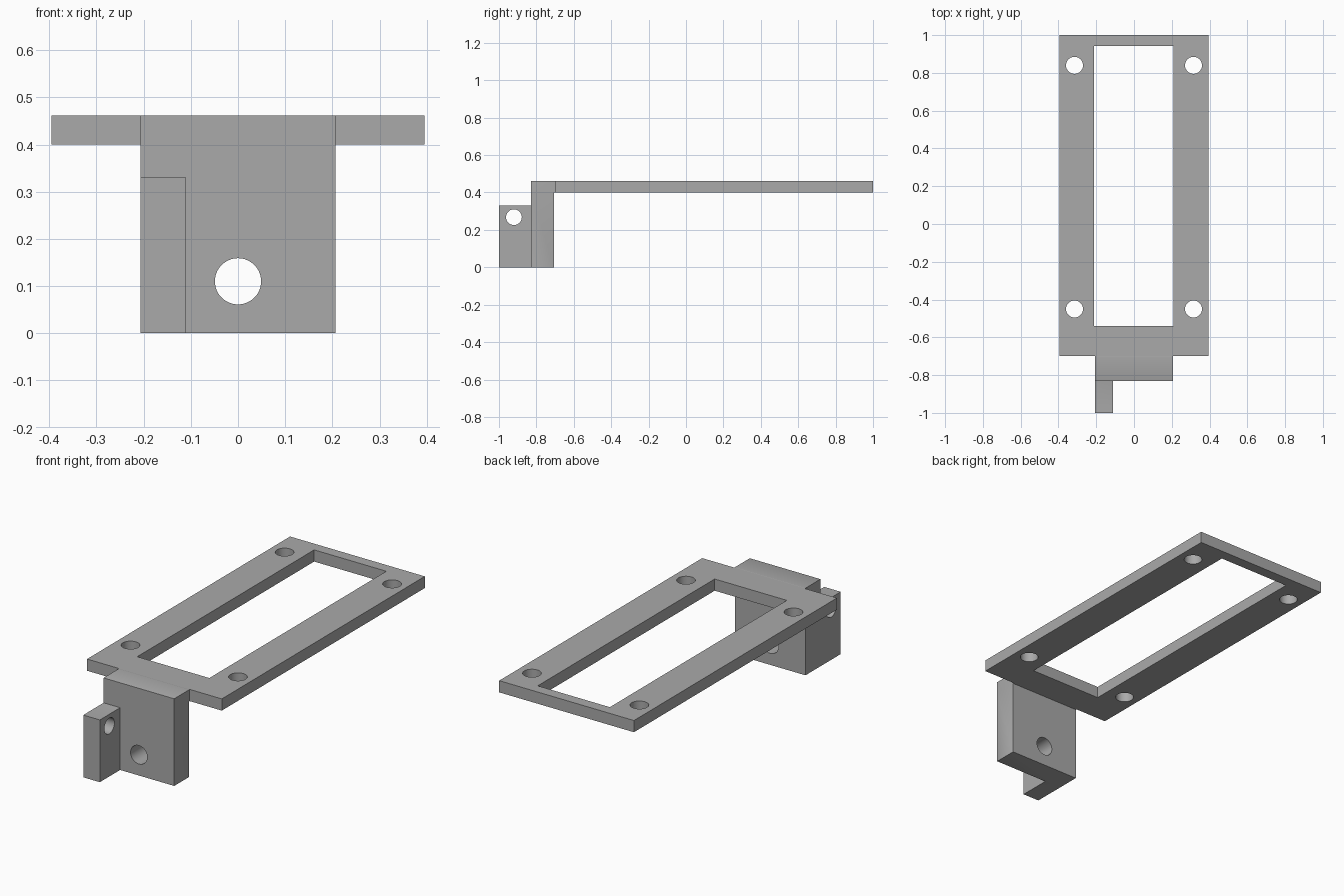
import bpy
import math

if "Cube" in bpy.data.objects:
    bpy.data.objects.remove(bpy.data.objects["Cube"], do_unlink=True)

grey = bpy.data.materials.new("plain grey")
grey.use_nodes = True
colour = (0.4, 0.4, 0.4, 1)
grey.diffuse_color = colour
grey.node_tree.nodes["Principled BSDF"].inputs["Base Color"].default_value = colour


def box(name, x, y, z):
    """Box from (min, max) ranges."""
    spans = (x, y, z)
    bpy.ops.mesh.primitive_cube_add(size=1, location=[(a + b) / 2 for a, b in spans])
    ob = bpy.context.object
    ob.name = name
    ob.scale = [b - a for a, b in spans]
    bpy.ops.object.transform_apply(location=True, rotation=True, scale=True)
    ob.data.materials.append(grey)
    return ob


def drill(centre, radius, depth, turn=(0, 0, 0)):
    """Round cutter for a through hole."""
    bpy.ops.mesh.primitive_cylinder_add(vertices=48, radius=radius, depth=depth,
                                        location=centre, rotation=turn)
    return bpy.context.object


def apply(target, mod):
    bpy.context.view_layer.objects.active = target
    bpy.ops.object.modifier_apply(modifier=mod.name)


def combine(target, other, operation):
    mod = target.modifiers.new("combine", "BOOLEAN")
    mod.operation = operation
    mod.solver = "EXACT"
    mod.object = other
    apply(target, mod)
    bpy.data.objects.remove(other, do_unlink=True)


# Frame plate with its long window
bracket = box("mounting_bracket", (-0.395, 0.395), (-0.70, 1), (0.40, 0.462))
combine(bracket, box("window", (-0.213, 0.21), (-0.54, 0.942), (0.3, 0.6)), "DIFFERENCE")

# Hanging block and the side tab in front of it
combine(bracket, box("block", (-0.207, 0.207), (-0.83, -0.705), (0, 0.462)), "UNION")
combine(bracket, box("tongue", (-0.207, 0.207), (-0.83, -0.65), (0.40, 0.462)), "UNION")
combine(bracket, box("tab", (-0.207, -0.11), (-1, -0.80), (0, 0.33)), "UNION")

# Small chamfer on every edge
bevel = bracket.modifiers.new("chamfer", "BEVEL")
bevel.width = 0.005
bevel.segments = 1
bevel.limit_method = "ANGLE"
bevel.angle_limit = math.radians(40)
apply(bracket, bevel)

# Screw holes in the plate, block and tab
for x in (-0.315, 0.315):
    for y in (-0.45, 0.84):
        combine(bracket, drill((x, y, 0.43), 0.045, 0.3), "DIFFERENCE")
quarter = math.pi / 2
combine(bracket, drill((0, -0.77, 0.11), 0.049, 0.4, (quarter, 0, 0)), "DIFFERENCE")
combine(bracket, drill((-0.16, -0.92, 0.268), 0.042, 0.3, (0, quarter, 0)), "DIFFERENCE")

bpy.ops.object.select_all(action="DESELECT")
bracket.select_set(True)
bpy.context.view_layer.objects.active = bracket
bpy.ops.object.shade_smooth_by_angle(angle=math.radians(25))
